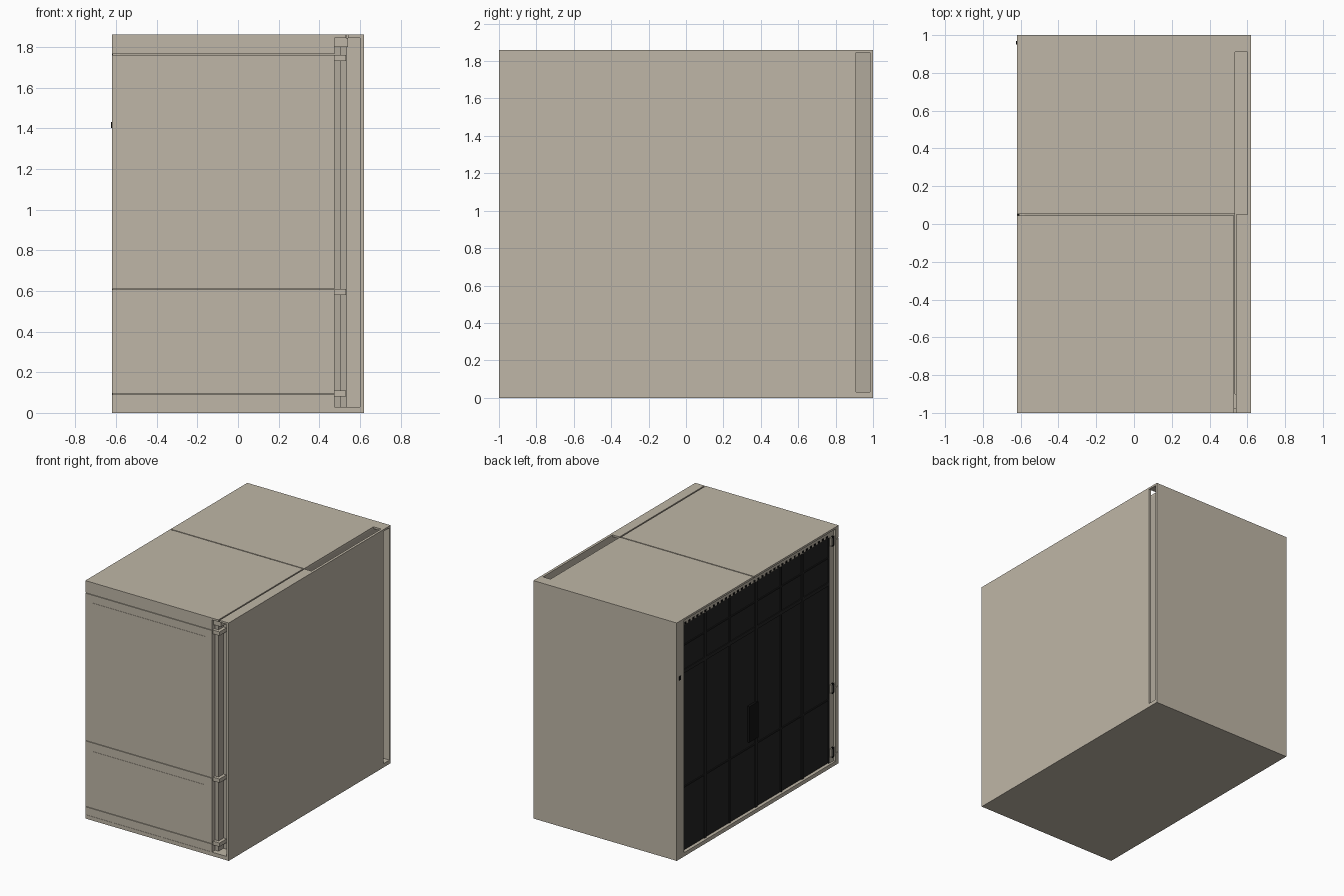
import bpy


def material(name, rgb):
    m = bpy.data.materials.new(name)
    m.diffuse_color = (*rgb, 1)
    return m


BEIGE = material("warm beige", (0.52, 0.47, 0.385))
SHADE = material("darker beige", (0.44, 0.40, 0.335))
DARK = material("charcoal", (0.016, 0.016, 0.016))
BLACK = material("black", (0.006, 0.006, 0.006))


def box(name, x, y, z, mat=BEIGE):
    """Box from (min, max) ranges on each axis."""
    bpy.ops.mesh.primitive_cube_add(size=1)
    o = bpy.context.object
    o.name = name
    for v in o.data.vertices:
        for i, (a, b) in enumerate((x, y, z)):
            v.co[i] = (a + b) / 2 + v.co[i] * (b - a)
    o.data.materials.append(mat)
    return o


# Floor and back wall
box("floor", (-0.62, 0.62), (-1, 1), (0, 0.03))
box("back_wall", (-0.62, 0.62), (0.985, 1), (0.03, 1.86))

# Outer right wall, leaving an open slot at the rear corner
box("right_wall", (0.60, 0.62), (-1, 0.91), (0.03, 1.86))

# Roof: two slabs with a seam, a strip above the front half of the corridor, rear cap
box("roof_front", (-0.62, 0.53), (-1, 0.046), (1.845, 1.86))
box("roof_back", (-0.62, 0.535), (0.054, 0.985), (1.845, 1.86))
box("corridor_roof", (0.54, 0.60), (-1, 0.05), (1.845, 1.86))
box("rear_corner_cap", (0.535, 0.62), (0.91, 0.985), (1.845, 1.86))

# Inner body and the inner corridor wall
box("inner_body", (-0.58, 0.505), (-0.96, 0.985), (0.03, 1.845), SHADE)
box("inner_wall", (0.505, 0.535), (-0.90, 0.985), (0.03, 1.845), SHADE)

# Front face: stacked panels with narrow joints, and slim raised frames on the doors
joints = (0.03, 0.095, 0.61, 1.765, 1.86)
for i, (lo, hi) in enumerate(zip(joints, joints[1:])):
    box(f"front_panel_{i}", (-0.62, 0.475), (-0.998, -0.96), (lo, hi - 0.004))
for name, lo, hi in (("lower", 0.155, 0.54), ("upper", 0.67, 1.70)):
    box(f"{name}_door_face", (-0.56, 0.415), (-1, -0.997), (lo, hi))

# Corner posts on the left side, with a latch
box("rear_left_post", (-0.62, -0.57), (0.91, 0.985), (0.03, 1.845))
box("front_left_post", (-0.605, -0.57), (-0.96, -0.91), (0.03, 1.845))
box("latch", (-0.624, -0.62), (0.95, 0.97), (1.40, 1.43), BLACK)

# Left side: recessed charcoal panel with a raised grid of ribs
box("left_panel", (-0.60, -0.57), (-0.91, 0.91), (0.035, 1.80), DARK)
box("left_header", (-0.61, -0.57), (-0.91, 0.91), (1.80, 1.845))
for i, y in enumerate((0.625, 0.325, 0.0, -0.31, -0.575, -0.90)):
    w = 0.012 if i % 2 == 0 else 0.005
    box(f"upright_rib_{i}", (-0.608, -0.60), (y - w, y + w), (0.035, 1.80), DARK)
for i, (z, w) in enumerate(((0.53, 0.005), (1.435, 0.014), (1.64, 0.005))):
    box(f"cross_rib_{i}", (-0.606, -0.60), (-0.91, 0.91), (z - w, z + w), DARK)
box("handle", (-0.618, -0.60), (-0.01, 0.10), (0.58, 0.86), BLACK)
for i in range(36):
    y = -0.88 + i * 0.05
    box(f"header_slot_{i}", (-0.613, -0.61), (y, y + 0.02), (1.805, 1.82), BLACK)

# Hinges at the front, on both door edges
for i, z in enumerate((0.08, 0.58, 1.73)):
    box(f"left_hinge_{i}", (-0.618, -0.60), (-0.96, -0.91), (z, z + 0.06))
    box(f"left_hinge_pin_{i}", (-0.62, -0.61), (-0.94, -0.925), (z - 0.01, z + 0.07), BLACK)
    box(f"right_hinge_{i}", (0.475, 0.53), (-0.985, -0.90), (z, z + 0.03))
box("top_bracket", (0.475, 0.54), (-0.98, -0.90), (1.80, 1.845))
